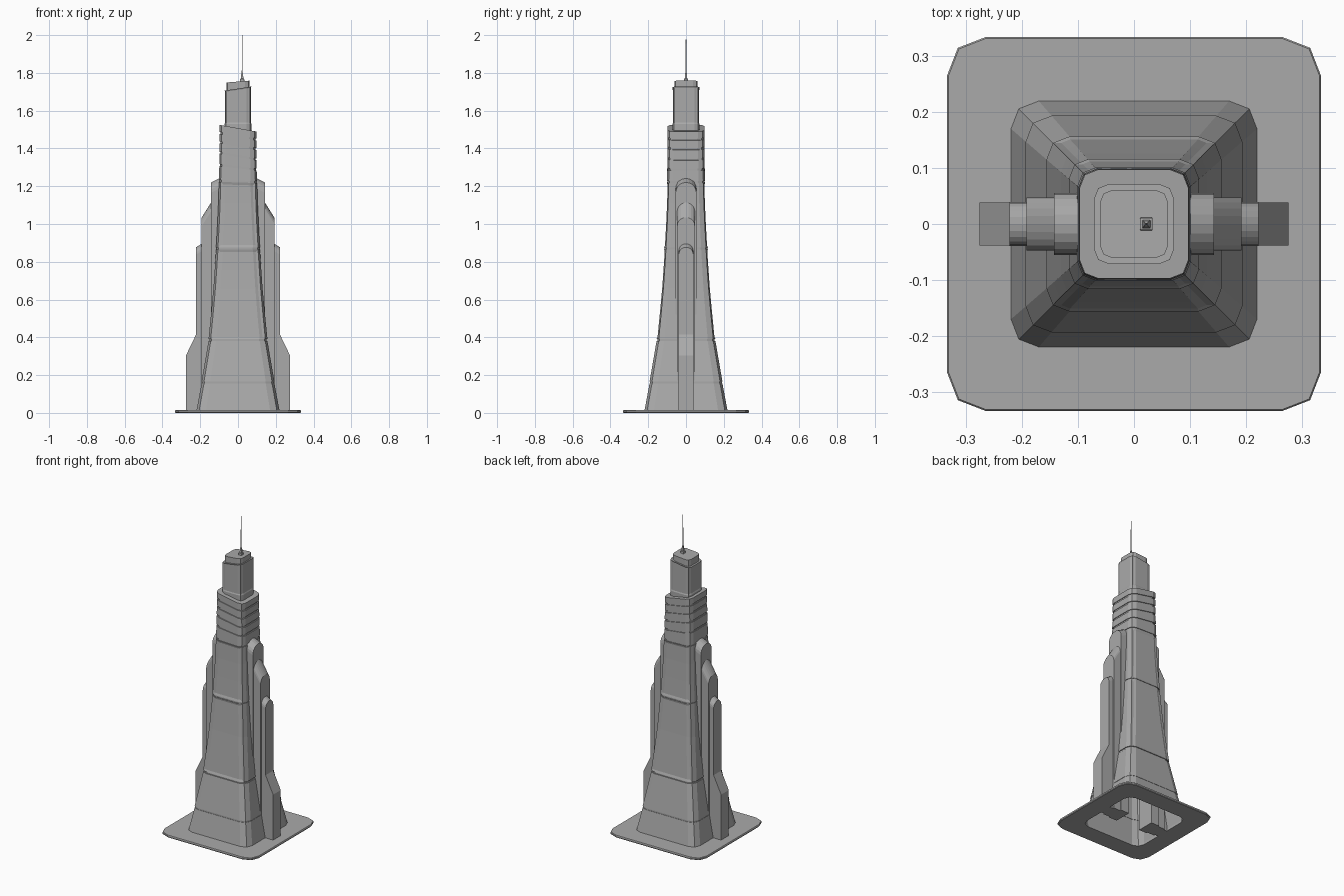
import bpy, bmesh, math
from mathutils import Vector

cube = bpy.data.objects.get("Cube")
if cube:
    bpy.data.objects.remove(cube, do_unlink=True)

grey = bpy.data.materials.new("stone_grey")
grey.use_nodes = True
grey.diffuse_color = (0.4, 0.4, 0.4, 1)
grey.node_tree.nodes["Principled BSDF"].inputs["Base Color"].default_value = (0.4, 0.4, 0.4, 1)


def finish(name, bm):
    bmesh.ops.recalc_face_normals(bm, faces=bm.faces)
    mesh = bpy.data.meshes.new(name)
    bm.to_mesh(mesh)
    bm.free()
    mesh.materials.append(grey)
    obj = bpy.data.objects.new(name, mesh)
    bpy.context.collection.objects.link(obj)
    return obj


def section(h, c):
    """Square of half width h with two-step chamfered corners of size c."""
    m = h - 0.28 * c
    quarter = [(h, h - c), (m, m), (h - c, h)]
    points = []
    for _ in range(4):
        points += quarter
        quarter = [(-y, x) for x, y in quarter]
    return points


def loft(bm, rings, closed=False):
    """Skin rings given as (z, half width, chamfer, tilt along x)."""
    loops = [[bm.verts.new((x, y, z + tilt * x)) for x, y in section(h, c)]
             for z, h, c, tilt in rings]
    n = len(loops[0])
    pairs = list(zip(loops, loops[1:]))
    if closed:
        pairs.append((loops[-1], loops[0]))
    for a, b in pairs:
        for i in range(n):
            j = (i + 1) % n
            bm.faces.new((a[i], a[j], b[j], b[i]))
    return loops


def panel(bm, axis, sign, low, high, margin, depth):
    """Recess the wall faces on one side between two heights."""
    bm.normal_update()
    faces = []
    for f in bm.faces:
        zs = [v.co.z for v in f.verts]
        if f.normal[axis] * sign > 0.9 and min(zs) > low and max(zs) < high:
            faces.append(f)
    bmesh.ops.inset_region(bm, faces=faces, thickness=margin, depth=-depth, use_even_offset=True)


# Base plate with an opening under the tower
bm = bmesh.new()
loft(bm, [(0, 0.215, 0.05, 0), (0, 0.330, 0.068, 0), (0.004, 0.333, 0.068, 0),
          (0.012, 0.333, 0.068, 0), (0.015, 0.331, 0.068, 0), (0.015, 0.215, 0.05, 0)], True)
finish("base_plate", bm)

# Flared tower shell, with grooves between its tiers and tilted bands near the top
flare = [(0.0, 0.222), (0.16, 0.193), (0.385, 0.156), (0.52, 0.143), (0.66, 0.130),
         (0.76, 0.123), (0.87, 0.116), (1.0, 0.109), (1.11, 0.104), (1.225, 0.101),
         (1.30, 0.099), (1.36, 0.098), (1.415, 0.097), (1.465, 0.097), (1.507, 0.097)]
grooves = {0.16: 0.002, 0.385: 0.005, 0.87: 0.003, 1.225: 0.004,
           1.30: 0.005, 1.36: 0.005, 1.415: 0.005, 1.465: 0.005}
rings = []
for z, h in flare:
    tilt = -0.18 * min(1, max(0, (z - 1.2) / 0.15))
    c = 0.033 + (h - 0.097) * 0.136
    if z in grooves:
        d = grooves[z]
        steps = [(-0.005, 0), (-0.005, d), (0.005, d), (0.005, 0)]
    else:
        steps = [(0, 0)]
    rings += [(z + dz, h - dh, c, tilt) for dz, dh in steps]
bm = bmesh.new()
shell = loft(bm, rings)
bm.faces.new(shell[-1])
for sign in (-1, 1):
    panel(bm, 1, sign, 0.386, 0.868, 0.013, 0.004)
    panel(bm, 1, sign, 0.872, 1.225, 0.013, 0.004)
finish("tower_shell", bm)

# Upper block with recessed panels
bm = bmesh.new()
block = loft(bm, [(1.47, 0.071, 0.026, 0), (1.53, 0.071, 0.026, 0), (1.717, 0.071, 0.026, 0.15)])
bmesh.ops.delete(bm, geom=[], context='VERTS')
bm.faces.new(block[-1])
for axis in (0, 1):
    for sign in (-1, 1):
        panel(bm, axis, sign, 1.52, 1.74, 0.007, 0.003)
finish("upper_block", bm)

# Roof cap
bm = bmesh.new()
cap = loft(bm, [(1.705, 0.061, 0.024, 0.15), (1.754, 0.061, 0.024, 0.08)])
bm.faces.new(cap[-1])
finish("roof_cap", bm)

# Antenna: stepped square foot, taper and thin mast
bm = bmesh.new()
mast = loft(bm, [(1.74, 0.012, 0.002, 0), (1.768, 0.011, 0.002, 0), (1.77, 0.007, 0.001, 0),
                 (1.80, 0.004, 0.001, 0), (1.803, 0.0022, 0.0005, 0), (2.0, 0.0012, 0.0003, 0)])
bm.faces.new(mast[-1])
antenna = finish("antenna", bm)
antenna.location.x = 0.022


def prism(name, front, back):
    """Solid between two matching outlines."""
    bm = bmesh.new()
    a = [bm.verts.new(p) for p in front]
    b = [bm.verts.new(p) for p in back]
    bm.faces.new(a)
    bm.faces.new(b)
    for i in range(len(a)):
        j = (i + 1) % len(a)
        bm.faces.new((a[i], a[j], b[j], b[i]))
    return finish(name, bm)


def arched_fin(name, side, inner, outer, half, top, rise, run):
    """Round-headed buttress whose top climbs by rise over run toward the tower."""
    arch = [(half * math.cos(math.pi * i / 10), half * math.sin(math.pi * i / 10))
            for i in range(11)]
    slope = rise / run

    def outline(x):
        spring = top - half - slope * (x - (outer - run))
        return ([(side * x, half, 0)] + [(side * x, y, spring + z) for y, z in arch]
                + [(side * x, -half, 0)])
    prism(name, outline(outer), outline(inner))


# Stepped buttresses on both sides
for side, label in ((1, "left"), (-1, "right")):
    arched_fin(label + "_tall_fin", side, 0.085, 0.143, 0.055, 1.24, 0.02, 0.04)
    arched_fin(label + "_middle_fin", side, 0.125, 0.192, 0.047, 1.115, 0.08, 0.05)
    arched_fin(label + "_low_fin", side, 0.16, 0.222, 0.039, 0.895, 0.018, 0.03)
    foot = [(0.17, 0), (0.275, 0), (0.275, 0.305), (0.222, 0.415), (0.17, 0.415)]
    prism(label + "_fin_foot", [(side * x, -0.0385, z) for x, z in foot],
          [(side * x, 0.0385, z) for x, z in foot])
